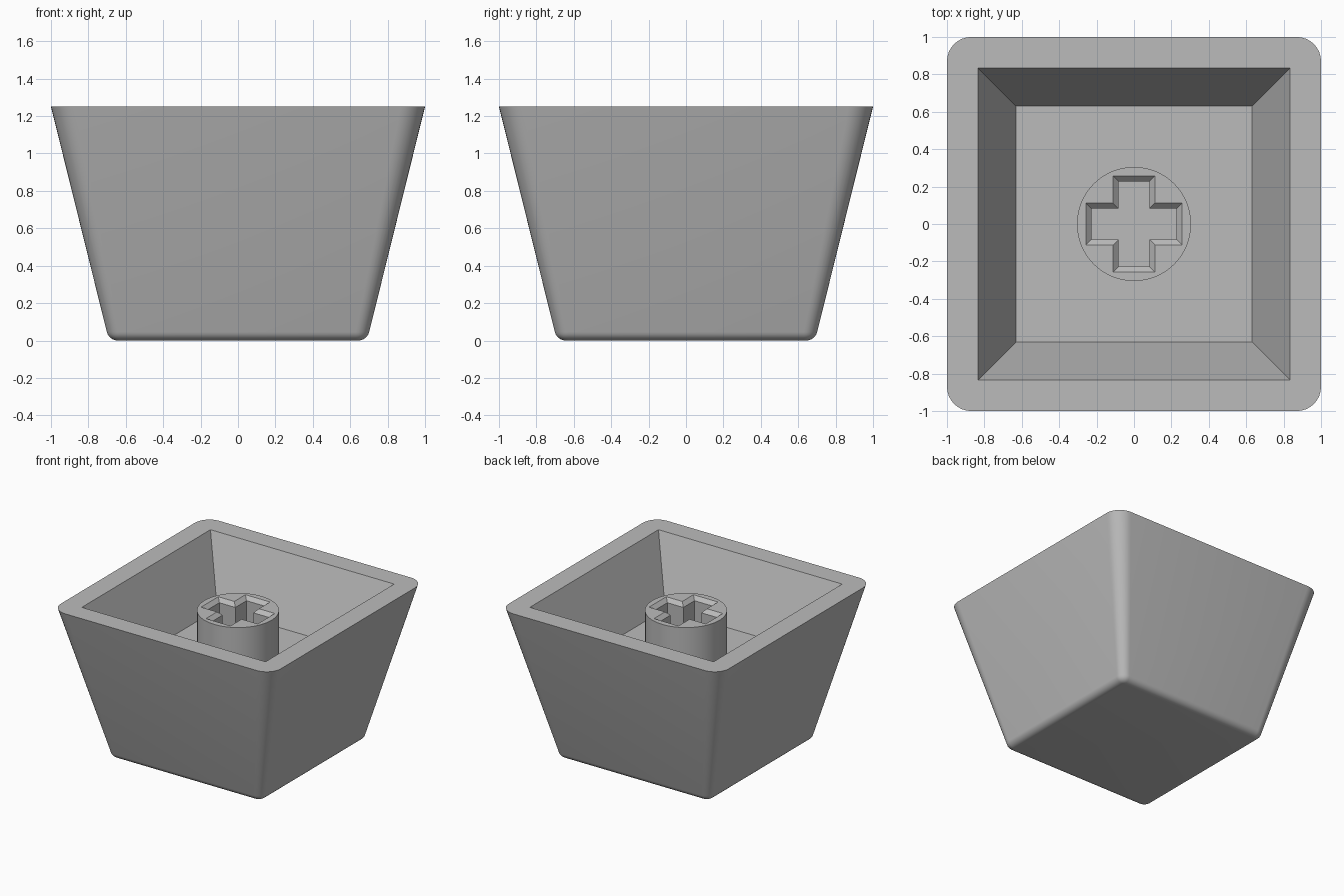
import bpy, bmesh, math

if "Cube" in bpy.data.objects:
    bpy.data.objects.remove(bpy.data.objects["Cube"])

HEIGHT, FLOOR, STEM_TOP = 1.25, 0.73, 1.13

grey = bpy.data.materials.new("plain grey")
grey.diffuse_color = (0.5, 0.5, 0.5, 1)
grey.use_nodes = True
grey.node_tree.nodes["Principled BSDF"].inputs["Base Color"].default_value = grey.diffuse_color


def finish(bm, name):
    """Turn a bmesh into a smooth-shaded object with sharp edges kept."""
    bmesh.ops.remove_doubles(bm, verts=bm.verts, dist=1e-5)
    bmesh.ops.recalc_face_normals(bm, faces=bm.faces)
    mesh = bpy.data.meshes.new(name)
    bm.to_mesh(mesh)
    bm.free()
    mesh.materials.append(grey)
    obj = bpy.data.objects.new(name, mesh)
    bpy.context.collection.objects.link(obj)
    bpy.ops.object.select_all(action='DESELECT')
    obj.select_set(True)
    bpy.context.view_layer.objects.active = obj
    bpy.ops.object.shade_smooth_by_angle(angle=math.radians(30))
    return obj


def rounded_square(half, radius, steps=8):
    """Outline of a square with rounded corners (radius 0 is a plain square)."""
    points = []
    for q in range(4):
        mid = math.pi / 4 + q * math.pi / 2
        cx = math.copysign(half - radius, math.cos(mid))
        cy = math.copysign(half - radius, math.sin(mid))
        for i in range(steps + 1):
            a = (q + i / steps) * math.pi / 2
            points.append((cx + radius * math.cos(a), cy + radius * math.sin(a)))
    return points


def cross(length, width):
    """Outline of a plus sign with the given half length and half width."""
    arm = [(length, -width), (length, width), (width, width)]
    points = []
    for q in range(4):
        c, s = round(math.cos(q * math.pi / 2)), round(math.sin(q * math.pi / 2))
        points += [(x * c - y * s, x * s + y * c) for x, y in arm]
    return points


def add_ring(bm, outline, z):
    return [bm.verts.new((x, y, z)) for x, y in outline]


def bridge(bm, a, b):
    n = len(a)
    for i in range(n):
        j = (i + 1) % n
        bm.faces.new((a[i], a[j], b[j], b[i]))


# Cap shell: rounded bottom edge, flared walls, flat rim, sloped cavity
fillet, centre, slope = 0.06, 0.643, math.atan(0.248)
sections = []
for i in range(7):
    a = -math.pi / 2 + i / 6 * (math.pi / 2 - slope)
    half = centre + fillet * math.cos(a)
    sections.append((half, half - 0.63, fillet + fillet * math.sin(a)))
sections += [(1.0, 0.13, HEIGHT), (0.835, 0, HEIGHT), (0.63, 0, FLOOR)]

bm = bmesh.new()
rings = [add_ring(bm, rounded_square(h, r), z) for h, r, z in sections]
for lower, upper in zip(rings, rings[1:]):
    bridge(bm, lower, upper)
bm.faces.new(rings[0])
bm.faces.new(rings[-1])
finish(bm, "cap_shell")

# Round stem with a chamfered cross-shaped socket, standing on the cavity floor
bm = bmesh.new()
SIDES = 64
circle = [(0.305 * math.cos(2 * math.pi * i / SIDES),
           0.305 * math.sin(2 * math.pi * i / SIDES)) for i in range(SIDES)]
outer_low, outer_top = (add_ring(bm, circle, z) for z in (FLOOR, STEM_TOP))
bridge(bm, outer_low, outer_top)
socket = [add_ring(bm, cross(l, w), z) for l, w, z in (
    (0.257, 0.112, STEM_TOP), (0.227, 0.082, STEM_TOP - 0.03), (0.227, 0.082, FLOOR))]
for upper, lower in zip(socket, socket[1:]):
    bridge(bm, upper, lower)
top_edges = [bm.edges.get((r[i - 1], r[i]))
             for r in (outer_top, socket[0]) for i in range(len(r))]
bmesh.ops.triangle_fill(bm, use_beauty=True, edges=top_edges, normal=(0, 0, 1))
finish(bm, "stem")
